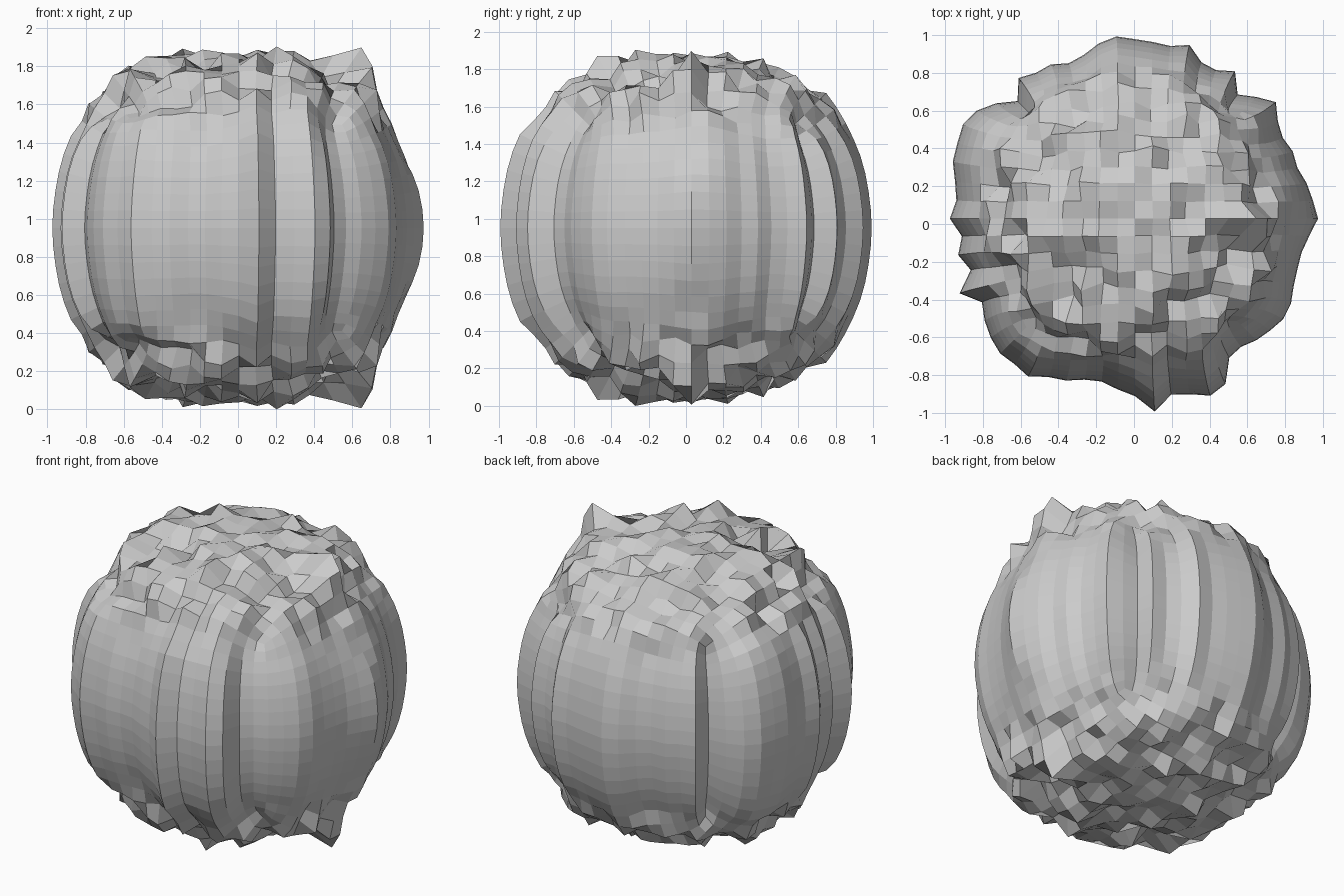
import bpy
import bmesh
import math
from mathutils import Vector, noise

# Remove the default object
default = bpy.data.objects.get("Cube")
if default:
    bpy.data.objects.remove(default, do_unlink=True)

# Ridge radius in hundredths for each column, counterclockwise from +x
RIDGES = [
    98, 95, 93, 90, 91, 89, 91, 97, 91, 85, 95, 89, 90, 97, 93, 94,
    95, 97, 95, 91, 89, 93, 93, 97, 88, 96, 102, 104, 102, 101, 97, 95,
    98, 92, 96, 90, 102, 92, 96, 99, 101, 100, 101, 95, 93, 89, 88, 91,
    94, 103, 95, 97, 102, 101, 89, 88, 91, 93, 95, 94, 91, 90, 90, 93,
]
# Lumps, mirrored above and below: x, y, height, width
LUMPS = [
    (0.62, 0.0, 0.11, 0.1),
    (-0.62, 0.0, 0.09, 0.1),
    (0.08, -0.48, 0.1, 0.1),
    (0.26, -0.3, 0.08, 0.1),
    (0.89, 0.0, -0.07, 0.08),
]


def smoothstep(low, high, value):
    t = min(max((value - low) / (high - low), 0), 1)
    return t * t * (3 - 2 * t)


def ridge_radius(direction):
    """Radius of the vertical ridges around the sides."""
    turn = math.atan2(direction.y, direction.x) / math.tau % 1
    position = turn * len(RIDGES)
    index = int(position)
    blend = position - index
    first = RIDGES[index % len(RIDGES)]
    second = RIDGES[(index + 1) % len(RIDGES)]
    lift = 1 + 0.03 * smoothstep(0.1, 0.6, abs(direction.z))
    return (first + (second - first) * blend) / 100 * lift


def rough_radius(flat):
    """Radius of the rough caps, the same above and below."""
    swell = smoothstep(0.1, 0.7, flat.length)
    bumps = noise.noise(flat * 8.3 + Vector((3.4, 1.7, 0.4)))
    return 0.91 + 0.07 * swell + (0.09 + 0.07 * swell) * bumps


def displaced(direction):
    flat = Vector((direction.x, direction.y, 0))
    cap = 1 - smoothstep(0.7, 0.88, flat.length)
    side = ridge_radius(direction)
    radius = side + (rough_radius(flat) - side) * cap
    for x, y, height, width in LUMPS:
        distance = (flat - Vector((x, y, 0))).length
        radius += height * math.exp(-(distance / width) ** 2)
    return direction * radius


# Quad ball made by subdividing a cube
bm = bmesh.new()
bmesh.ops.create_cube(bm, size=2)
base_mesh = bpy.data.meshes.new("boulder_base")
bm.to_mesh(base_mesh)
bm.free()
boulder = bpy.data.objects.new("boulder", base_mesh)
bpy.context.collection.objects.link(boulder)
rounding = boulder.modifiers.new("rounding", "SUBSURF")
rounding.levels = 4
rounding.render_levels = 4
bpy.context.view_layer.update()

bm = bmesh.new()
bm.from_object(boulder, bpy.context.evaluated_depsgraph_get())
boulder.modifiers.remove(rounding)

# Ridged sides and rough caps
for vert in bm.verts:
    vert.co = displaced(vert.co.normalized())

# Centre and stand on the ground
low = Vector([min(v.co[i] for v in bm.verts) for i in range(3)])
high = Vector([max(v.co[i] for v in bm.verts) for i in range(3)])
foot = (low + high) / 2
foot.z = low.z
bmesh.ops.translate(bm, vec=-foot, verts=bm.verts)

for face in bm.faces:
    face.smooth = False
bm.to_mesh(base_mesh)
bm.free()

# Plain grey stone
stone = bpy.data.materials.new("grey_stone")
stone.use_nodes = True
grey = (0.6, 0.6, 0.6, 1)
stone.diffuse_color = grey
stone.node_tree.nodes["Principled BSDF"].inputs["Base Color"].default_value = grey
base_mesh.materials.append(stone)
